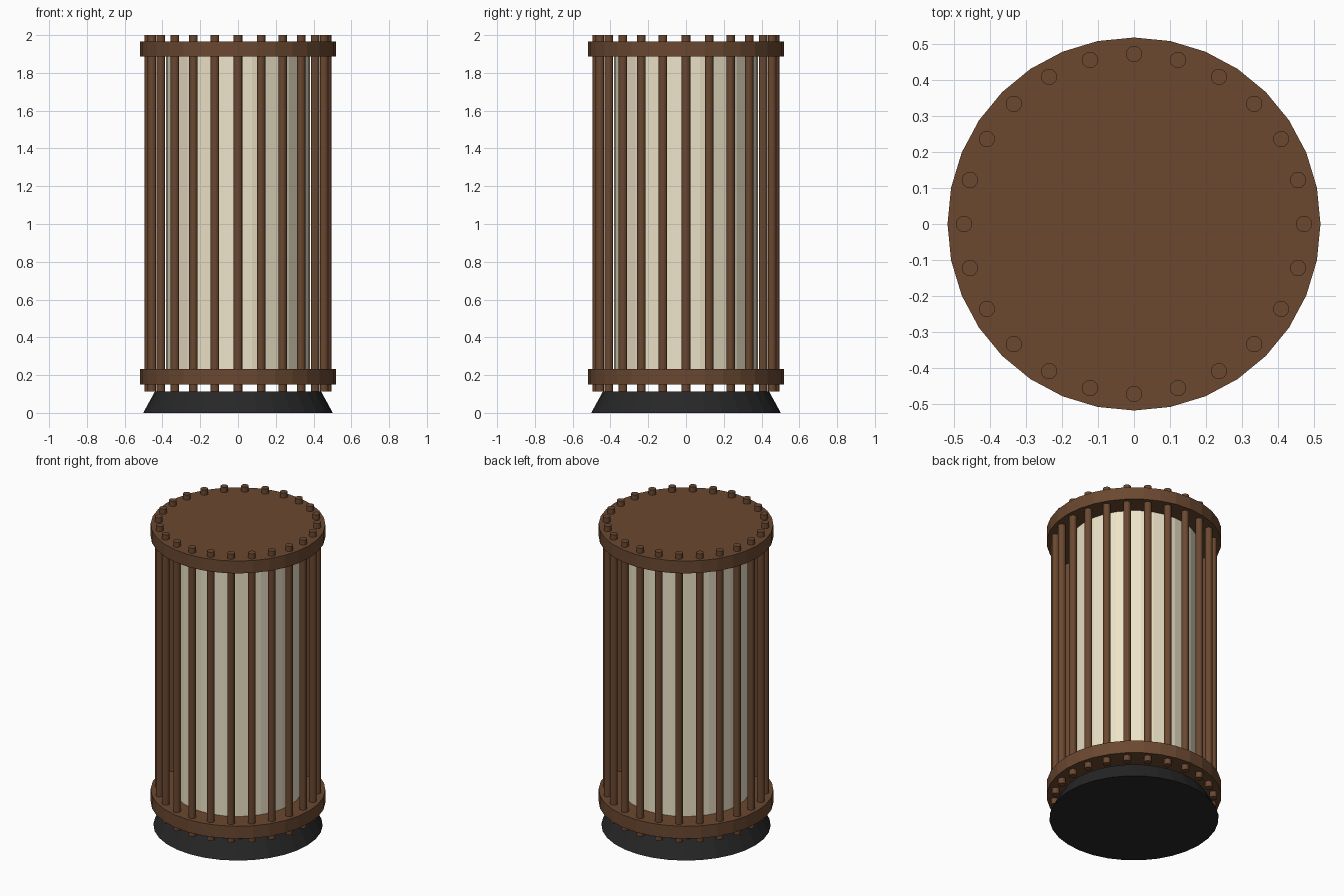
import bpy
import math

if "Cube" in bpy.data.objects:
    bpy.data.objects.remove(bpy.data.objects["Cube"])


def material(name, color):
    m = bpy.data.materials.new(name)
    m.diffuse_color = color
    m.use_nodes = True
    m.node_tree.nodes["Principled BSDF"].inputs["Base Color"].default_value = m.diffuse_color
    return m


WOOD = material("wood", (0.145, 0.065, 0.03, 1))
PAPER = material("paper", (0.85, 0.77, 0.58, 1))
BLACK = material("black", (0.02, 0.02, 0.02, 1))


def frustum(name, r1, r2, z1, z2, mat, sides=32, x=0, y=0):
    bpy.ops.mesh.primitive_cone_add(vertices=sides, radius1=r1, radius2=r2,
                                    depth=z2 - z1, location=(x, y, (z1 + z2) / 2))
    ob = bpy.context.object
    ob.name = name
    ob.data.materials.append(mat)
    return ob


# Flared foot, diffuser and the two discs that hold the slats
frustum("base", 0.502, 0.44, 0.0, 0.113, BLACK)
frustum("diffuser", 0.38, 0.38, 0.23, 1.89, PAPER)
frustum("lower_disc", 0.518, 0.518, 0.15, 0.232, WOOD)
frustum("upper_disc", 0.518, 0.518, 1.886, 1.967, WOOD)

# Ring of upright rods passing through both discs
RODS = 24
for i in range(RODS):
    a = 2 * math.pi * i / RODS
    frustum(f"rod_{i + 1:02d}", 0.0225, 0.0225, 0.113, 2.0, WOOD, 16,
            0.472 * math.cos(a), 0.472 * math.sin(a))
